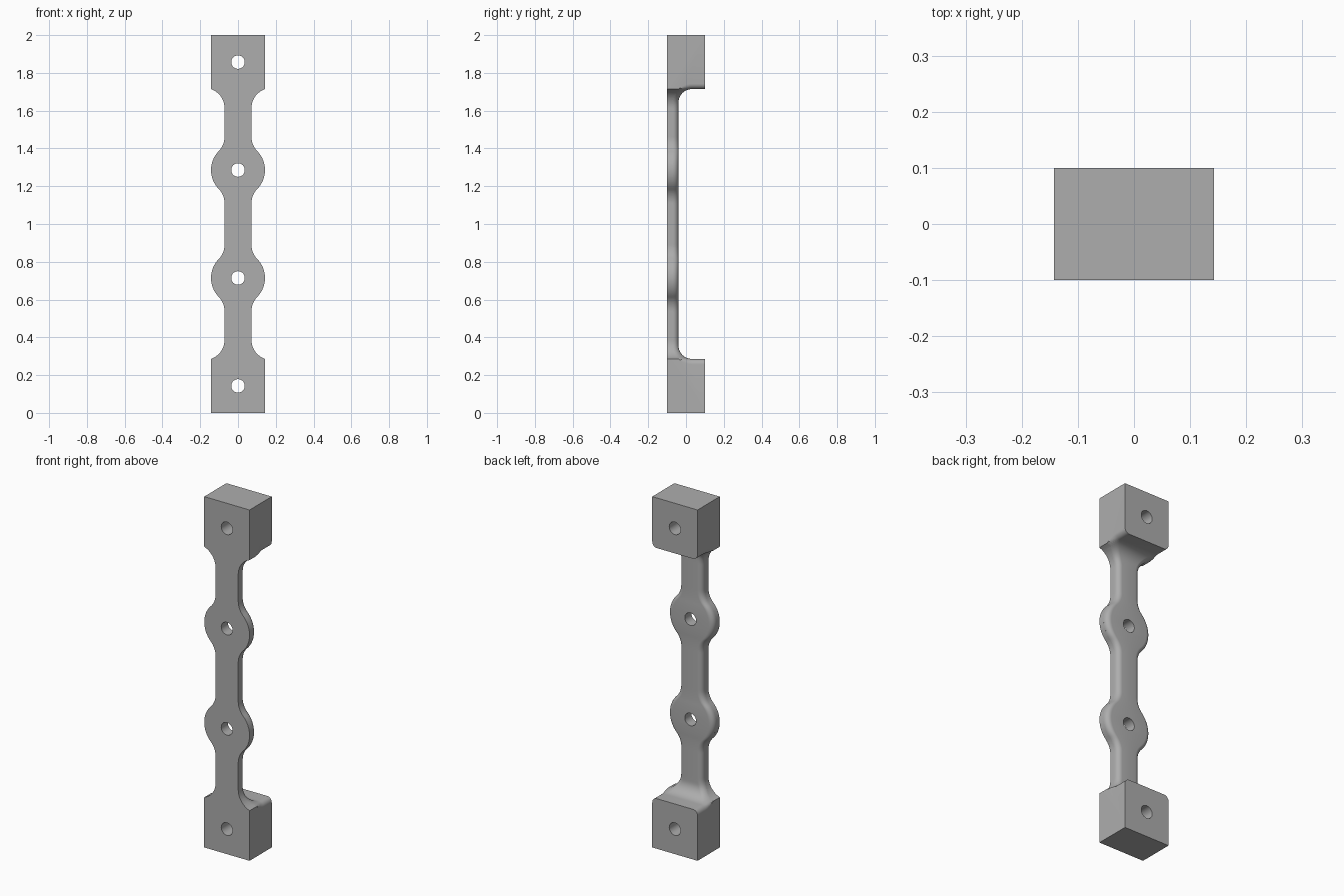
import bpy, bmesh
from math import sqrt, sin, cos, pi
from mathutils import Matrix

if "Cube" in bpy.data.objects:
    bpy.data.objects.remove(bpy.data.objects["Cube"], do_unlink=True)

UNIT = 1 / 7
HALF_W, BAR_W = UNIT, UNIT / 2          # half widths of blocks and bar
DEPTH, BAR_BACK = 0.1, -0.04            # half depth, back face of the bar
BLOCK = 2 * UNIT                        # height of each end block
NECK_R = 0.75 * UNIT                    # concave radii beside the bar
POCKET_R, EDGE_R = UNIT / 2, 0.2 * UNIT # pocket fillet, rounded back edges
LOBES = (5 * UNIT, 9 * UNIT)
HOLES = (UNIT, 5 * UNIT, 9 * UNIT, 13 * UNIT)
NECK_X = BAR_W + NECK_R
LOBE_DZ = sqrt((HALF_W + NECK_R) ** 2 - NECK_X ** 2)
TANGENT_DZ = LOBE_DZ * HALF_W / (HALF_W + NECK_R)
NECK_Z = BLOCK + sqrt(NECK_R ** 2 - (NECK_X - HALF_W) ** 2)


def neck(dz):
    return NECK_X - sqrt(max(NECK_R ** 2 - dz * dz, 0)) if abs(dz) < NECK_R else BAR_W


def half_width(z):
    """Half width of the front outline at height z."""
    z = min(z, 2 - z)
    if z <= BLOCK:
        return HALF_W
    if z < NECK_Z:
        return neck(NECK_Z - z)
    dz = abs(z - LOBES[0])
    if dz < TANGENT_DZ:
        return sqrt(HALF_W ** 2 - dz * dz)
    return neck(LOBE_DZ - dz) if dz < LOBE_DZ else BAR_W


def make_object(name, bm):
    bmesh.ops.recalc_face_normals(bm, faces=bm.faces)
    mesh = bpy.data.meshes.new(name)
    bm.to_mesh(mesh)
    bm.free()
    obj = bpy.data.objects.new(name, mesh)
    bpy.context.collection.objects.link(obj)
    return obj


def cut(target, cutter):
    cutter.hide_render = True
    mod = target.modifiers.new("cut", "BOOLEAN")
    mod.operation, mod.solver, mod.object = "DIFFERENCE", "EXACT", cutter
    bpy.context.view_layer.objects.active = target
    bpy.ops.object.modifier_apply(modifier=mod.name)
    bpy.data.objects.remove(cutter, do_unlink=True)


# Front outline, extruded through the full depth
bm = bmesh.new()
steps = 200
zs = [0] + [BLOCK + (2 - 2 * BLOCK) * i / steps for i in range(steps + 1)] + [2]
outline = [(half_width(z), z) for z in zs]
outline += [(-x, z) for x, z in reversed(outline)]
face = bm.faces.new([bm.verts.new((x, -DEPTH, z)) for x, z in outline])
extruded = bmesh.ops.extrude_face_region(bm, geom=[face])["geom"]
bmesh.ops.translate(bm, vec=(0, 2 * DEPTH, 0),
                    verts=[v for v in extruded if isinstance(v, bmesh.types.BMVert)])
bracket = make_object("mounting_bracket", bm)

# Pocket path up the back: (y, z, normal y, normal z)
half = [(0.2, BLOCK, 0, 1), (DEPTH, BLOCK, 0, 1)]
for i in range(13):
    a = pi / 2 * i / 12
    half.append((BAR_BACK + POCKET_R * (1 - sin(a)),
                 BLOCK + POCKET_R * (1 - cos(a)), sin(a), cos(a)))
low, high = BLOCK + POCKET_R, 2 - BLOCK - POCKET_R
middle = [(BAR_BACK, low + (high - low) * i / 140, 1, 0) for i in range(1, 140)]
path = half + middle + [(y, 2 - z, ny, -nz) for y, z, ny, nz in reversed(half)]

# Pocket cutter, its floor sinking near the outline to round the back edges
ROUND = 6
bm = bmesh.new()
rows = []
for y, z, ny, nz in path:
    side = []
    for i in range(ROUND + 1):
        a = pi / 2 * i / ROUND
        sink = EDGE_R * (1 - cos(a))
        zz = z - nz * sink
        side.append((half_width(zz) - EDGE_R * (1 - sin(a)), y - ny * sink, zz))
    side.append((0.3, side[-1][1], side[-1][2]))
    points = [(-p[0], p[1], p[2]) for p in reversed(side)] + side
    rows.append([bm.verts.new(p) for p in points])
for r0, r1 in zip(rows, rows[1:]):
    for i in range(len(r0) - 1):
        bm.faces.new((r0[i], r0[i + 1], r1[i + 1], r1[i]))
bm.faces.new([r[0] for r in rows])
bm.faces.new([r[-1] for r in rows])
bm.faces.new(rows[0] + rows[-1][::-1])
cut(bracket, make_object("pocket_cutter", bm))

# Screw holes from front to back
bm = bmesh.new()
for z in HOLES:
    bmesh.ops.create_cone(bm, cap_ends=True, segments=48, radius1=UNIT / 4,
                          radius2=UNIT / 4, depth=0.6,
                          matrix=Matrix.Translation((0, 0, z)) @ Matrix.Rotation(pi / 2, 4, "X"))
cut(bracket, make_object("hole_cutter", bm))

# Plain grey finish
grey = bpy.data.materials.new("grey")
grey.use_nodes = True
colour = (0.42, 0.42, 0.42, 1)
grey.diffuse_color = colour
grey.node_tree.nodes["Principled BSDF"].inputs["Base Color"].default_value = colour
bracket.data.materials.clear()
bracket.data.materials.append(grey)

bpy.ops.object.select_all(action="DESELECT")
bracket.select_set(True)
bpy.context.view_layer.objects.active = bracket
bpy.ops.object.shade_smooth_by_angle(angle=pi / 6)
